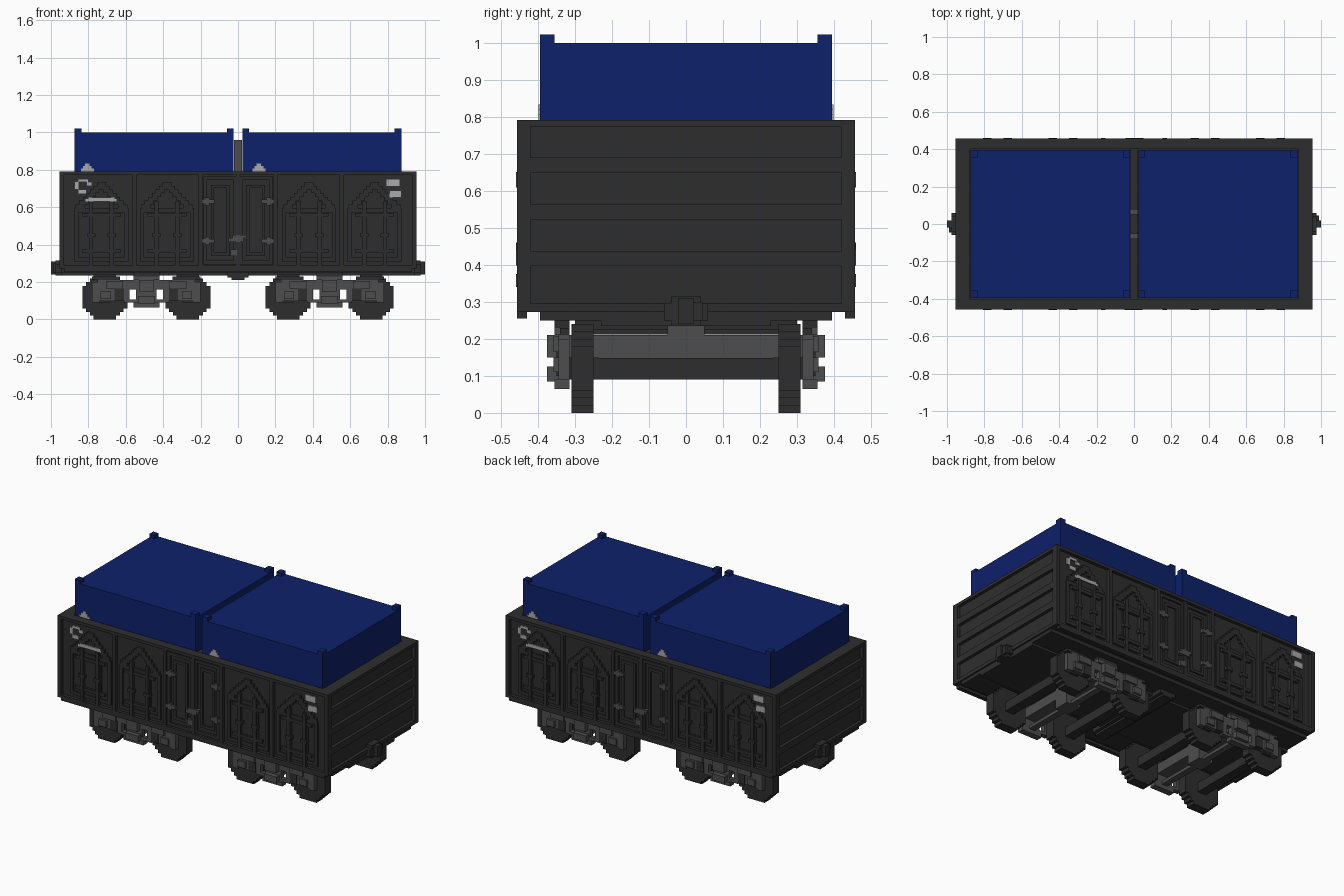
import bpy, bmesh, math

cube = bpy.data.objects.get("Cube")
if cube:
    bpy.data.objects.remove(cube, do_unlink=True)


def material(name, rgb):
    m = bpy.data.materials.new(name)
    m.use_nodes = True
    m.diffuse_color = (*rgb, 1)
    bsdf = next(n for n in m.node_tree.nodes if n.type == 'BSDF_PRINCIPLED')
    bsdf.inputs["Base Color"].default_value = (*rgb, 1)
    bsdf.inputs["Roughness"].default_value = 0.8
    return m


DARK = material("charcoal", (0.027, 0.027, 0.027))
GREY = material("steel grey", (0.075, 0.075, 0.075))
BLUE = material("deep blue", (0.0042, 0.0150, 0.145))
PALE = material("pale grey", (0.40, 0.40, 0.40))


def build(name, boxes, mat, turn=False):
    """One object from boxes (x0, x1, y0, y1, z0, z1); turn adds a copy rotated half a turn."""
    if turn:
        boxes = boxes + [(-x1, -x0, -y1, -y0, z0, z1) for x0, x1, y0, y1, z0, z1 in boxes]
    bm = bmesh.new()
    for x0, x1, y0, y1, z0, z1 in boxes:
        vs = bmesh.ops.create_cube(bm, size=1)["verts"]
        bmesh.ops.scale(bm, vec=(x1 - x0, y1 - y0, z1 - z0), verts=vs)
        bmesh.ops.translate(bm, vec=((x0 + x1) / 2, (y0 + y1) / 2, (z0 + z1) / 2), verts=vs)
    me = bpy.data.meshes.new(name)
    bm.to_mesh(me)
    bm.free()
    me.materials.append(mat)
    ob = bpy.data.objects.new(name, me)
    bpy.context.collection.objects.link(ob)
    return ob


def side(x0, x1, z0, z1, proud, base=0.43):
    """Box standing out of the front side wall as far as proud."""
    return (x0, x1, -proud, -base, z0, z1)


def frame(x0, x1, z0, z1, t, proud):
    """Rectangular raised frame on the front side wall."""
    return [side(x0, x1, z0, z0 + t, proud), side(x0, x1, z1 - t, z1, proud),
            side(x0, x0 + t, z0 + t, z1 - t, proud), side(x1 - t, x1, z0 + t, z1 - t, proud)]


# Open-topped body: floor, walls, rim, partition
build("body_floor", [(-0.935, 0.935, -0.437, 0.437, 0.272, 0.30)], DARK)
build("body_walls", [(-0.935, 0.935, -0.437, -0.40, 0.30, 0.775),
                     (-0.935, -0.88, -0.40, 0.40, 0.30, 0.775)], DARK, True)
build("body_rim", [(-0.955, 0.955, -0.457, -0.40, 0.773, 0.792),
                   (-0.955, -0.88, -0.40, 0.40, 0.773, 0.792)], DARK, True)
build("body_partition", [(-0.022, 0.022, -0.40, 0.40, 0.30, 0.78)], DARK)

# End walls: horizontal ribs and corner posts
ends = [(0.93, 0.955, -0.42, 0.42, z, z + 0.041) for z in (0.397, 0.522, 0.649)]
ends += [(0.93, 0.955, -0.457, -0.42, 0.272, 0.773), (0.93, 0.955, 0.42, 0.457, 0.272, 0.773),
         (0.93, 0.955, -0.42, 0.42, 0.272, 0.295)]
build("end_ribs", ends, DARK, True)

# Side walls: bottom sill and upright posts
posts = [side(-0.93, 0.93, 0.255, 0.29, 0.457)]
posts += [side(x - 0.011, x + 0.011, 0.29, 0.773, 0.457) for x in (-0.555, -0.2, 0.2, 0.555)]
build("side_posts", posts, DARK, True)

# Gabled side panels with stepped roofs and locking bars
panels, bars = [], []
for c in (-0.73, -0.38, 0.38, 0.73):
    panels += frame(c - 0.145, c + 0.145, 0.31, 0.595, 0.022, 0.447)
    panels += frame(c - 0.075, c + 0.075, 0.36, 0.565, 0.016, 0.445)
    for i in range(7):
        w, z = 0.138 - 0.019 * i, 0.595 + 0.02 * i
        inner = max(w - 0.05, 0)
        panels += [side(c - w, c - inner, z, z + 0.02, 0.450),
                   side(c + inner, c + w, z, z + 0.02, 0.450)]
    for s in (-1, 1):
        x = c + s * 0.055
        bars += [side(x - 0.011, x + 0.011, 0.29, 0.63, 0.457),
                 side(x - 0.022, x + 0.022, 0.44, 0.46, 0.460)]
    bars += [side(c - 0.105, c + 0.105, z, z + 0.02, 0.453) for z in (0.355, 0.55)]
build("side_panels", panels, DARK, True)
build("panel_bars", bars, DARK, True)

# Double side doors
doors = []
for x0, x1 in ((-0.185, -0.004), (0.004, 0.185)):
    doors += frame(x0, x1, 0.295, 0.765, 0.02, 0.450)
    doors += frame(x0 + 0.04, x1 - 0.04, 0.34, 0.72, 0.018, 0.446)
doors += [side(-0.011, 0.011, 0.27, 0.773, 0.455)]
build("side_doors", doors, DARK, True)
fittings = [side(x - 0.034, x + 0.034, z - 0.011, z + 0.011, 0.457) for x in (-0.16, 0.16) for z in (0.63, 0.42)]
fittings += [side(x - 0.012, x + 0.012, z - 0.021, z + 0.021, 0.459) for x in (-0.165, 0.165) for z in (0.63, 0.42)]
fittings += [side(-0.05, 0.03, 0.415, 0.435, 0.460), side(-0.03, 0.045, 0.435, 0.452, 0.460),
             side(-0.04, -0.005, 0.34, 0.375, 0.459)]
build("door_hinges_and_latch", fittings, GREY, True)

# Painted pale patches on the side walls
patch = [side(x0, x1, z0, z1, 0.4515, 0.4445) for x0, x1, z0, z1 in (
    (-0.855, -0.80, 0.735, 0.752), (-0.875, -0.85, 0.695, 0.738), (-0.855, -0.81, 0.67, 0.695),
    (-0.81, -0.78, 0.715, 0.735), (-0.815, -0.65, 0.63, 0.645), (-0.80, -0.66, 0.645, 0.652),
    (0.79, 0.865, 0.712, 0.752), (0.81, 0.873, 0.652, 0.69))]
build("painted_patches", patch, PALE, True)

# Containers with raised corner blocks
for name, x0, x1 in (("right_container", -0.875, -0.023), ("left_container", 0.023, 0.875)):
    boxes = [(x0, x1, -0.395, 0.395, 0.30, 1.0)]
    for cx in (x0, x1 - 0.037):
        boxes += [(cx, cx + 0.037, cy, cy + 0.04, 0.99, 1.022) for cy in (-0.395, 0.355)]
    build(name, boxes, BLUE)
marks = []
for c in (-0.805, 0.112):
    marks += [(c - 0.034 + 0.011 * i, c + 0.034 - 0.011 * i, -0.399, -0.394,
               0.792 + 0.014 * i, 0.806 + 0.014 * i) for i in range(3)]
build("container_marks", marks, PALE, True)
build("container_spacers", [(-0.022, 0.022, -0.08, -0.05, 0.78, 0.96)], GREY, True)

# Underframe and couplers
build("underframe", [(-0.945, 0.945, -0.395, 0.395, 0.25, 0.275),
                     (-0.945, 0.945, -0.23, 0.23, 0.235, 0.25),
                     (-0.055, 0.055, -0.30, 0.30, 0.225, 0.25),
                     (-0.035, 0.035, -0.30, 0.30, 0.212, 0.225)], DARK)
build("couplers", [(0.93, 0.975, -0.06, 0.06, 0.25, 0.295), (0.93, 0.975, -0.04, 0.04, 0.235, 0.315),
                   (0.975, 1.0, -0.02, 0.02, 0.24, 0.31), (0.975, 0.99, 0.02, 0.045, 0.25, 0.30)], DARK, True)

# Bogies: stepped wheels, axles, bolster and side frames
V = 0.02
for label, c in (("right", -0.49), ("left", 0.49)):
    wheels, axles, frames, boxes = [], [], [], []
    for x in (c - 0.222, c + 0.222):
        axles += [(x - 0.03, x + 0.03, -0.25, 0.25, 0.09, 0.148)]
        for y0 in (-0.31, 0.25):
            for i in range(12):
                dz = (i + 0.5) * V - 0.12
                w = max(round(math.sqrt(0.122 ** 2 - dz * dz) / V) * V, 0.04)
                wheels.append((x - w, x + w, y0, y0 + 0.06, i * V, (i + 1) * V))
            wheels.append((x - 0.03, x + 0.03, y0 - 0.015, y0 + 0.075, 0.09, 0.15))
    for s in (-1, 1):
        def plate(x0, x1, z0, z1, inner=0.315, outer=0.345):
            ya, yb = sorted((s * inner, s * outer))
            return (c + x0, c + x1, ya, yb, z0, z1)
        frames += [plate(-0.26, 0.26, 0.16, 0.212), plate(-0.055, 0.055, 0.085, 0.16),
                   plate(-0.07, 0.07, 0.065, 0.09, 0.315, 0.355), plate(-0.12, 0.12, 0.09, 0.108),
                   plate(-0.07, 0.07, 0.21, 0.23, 0.315, 0.355),
                   plate(-0.04, 0.04, 0.15, 0.21, 0.345, 0.375),
                   plate(-0.045, 0.045, 0.085, 0.125, 0.345, 0.375)]
        for e in (-1, 1):
            def mirrored(x0, x1, z0, z1, *d):
                xa, xb = sorted((e * x0, e * x1))
                return plate(xa, xb, z0, z1, *d)
            frames += [mirrored(0.17, 0.29, 0.10, 0.165), mirrored(0.25, 0.29, 0.09, 0.20),
                       mirrored(0.09, 0.125, 0.105, 0.165),
                       mirrored(0.125, 0.215, 0.165, 0.207, 0.345, 0.358),
                       mirrored(0.19, 0.245, 0.11, 0.15, 0.345, 0.358)]
            boxes += [mirrored(0.12, 0.17, 0.10, 0.165, 0.315, 0.35),
                      mirrored(0.14, 0.29, 0.212, 0.23, 0.315, 0.34)]
        boxes += [plate(-0.07, 0.07, 0.23, 0.252, 0.315, 0.355)]
    bolster = [(c - 0.05, c + 0.05, -0.32, 0.32, 0.148, 0.21),
               (c - 0.05, c + 0.05, -0.05, 0.05, 0.09, 0.24),
               (c - 0.02, c + 0.02, -0.32, 0.32, 0.09, 0.11)]
    build(label + "_wheels", wheels, DARK)
    build(label + "_axles", axles, DARK)
    build(label + "_bolster", bolster, GREY)
    build(label + "_bogie_side_frames", frames, GREY)
    build(label + "_axle_boxes", boxes, DARK)
